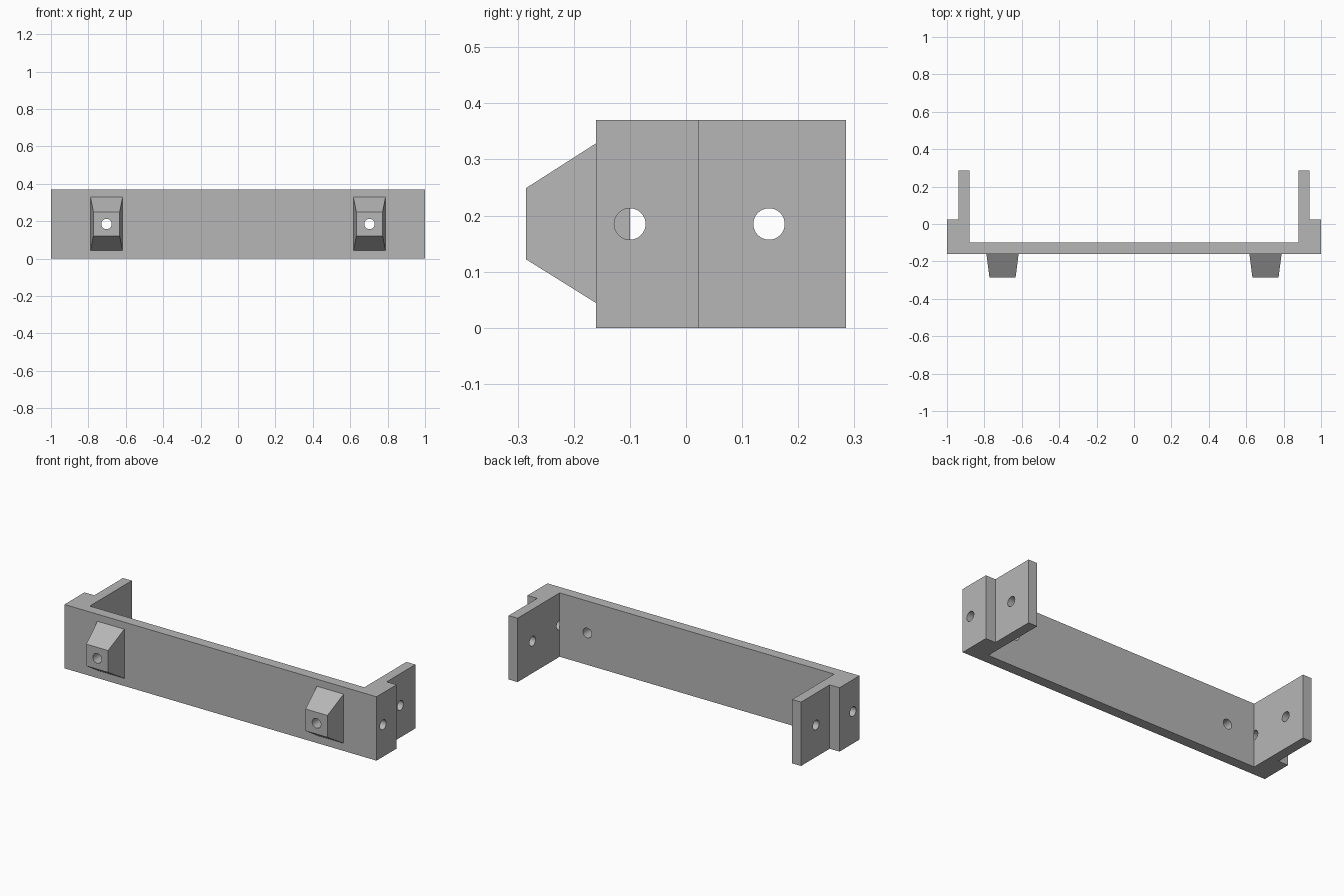
import bpy
import bmesh
from math import radians
from mathutils import Matrix

if "Cube" in bpy.data.objects:
    bpy.data.objects.remove(bpy.data.objects["Cube"], do_unlink=True)

HEIGHT = 0.37
HOLE_Z = 0.185
HOLE_R = 0.028
LUG_X = 0.703
FRONT, TIP = -0.16, -0.285

grey = bpy.data.materials.new("plain grey")
grey.use_nodes = True
colour = (0.47, 0.47, 0.47, 1)
grey.diffuse_color = colour
grey.node_tree.nodes["Principled BSDF"].inputs["Base Color"].default_value = colour


def add_object(name, bm):
    bmesh.ops.recalc_face_normals(bm, faces=bm.faces)
    mesh = bpy.data.meshes.new(name)
    bm.to_mesh(mesh)
    bm.free()
    mesh.materials.append(grey)
    obj = bpy.data.objects.new(name, mesh)
    bpy.context.collection.objects.link(obj)
    return obj


def drill(obj, axis, centre, depth):
    """Cut a round hole along the x or y axis."""
    bm = bmesh.new()
    turn = Matrix.Rotation(radians(90), 4, "Y" if axis == "x" else "X")
    bmesh.ops.create_cone(bm, cap_ends=True, segments=32, radius1=HOLE_R,
                          radius2=HOLE_R, depth=depth,
                          matrix=Matrix.Translation(centre) @ turn)
    cutter = add_object("hole_cutter", bm)
    cutter.hide_render = True
    mod = obj.modifiers.new("hole", "BOOLEAN")
    mod.operation = "DIFFERENCE"
    mod.solver = "EXACT"
    mod.object = cutter
    bpy.context.view_layer.objects.active = obj
    bpy.ops.object.modifier_apply(modifier=mod.name)
    bpy.data.objects.remove(cutter, do_unlink=True)


def shade(obj):
    bpy.ops.object.select_all(action="DESELECT")
    obj.select_set(True)
    bpy.context.view_layer.objects.active = obj
    bpy.ops.object.shade_smooth_by_angle(angle=radians(25))


# Bracket: stepped U profile, mirrored and raised to full height
half = [(1, FRONT), (1, 0.023), (0.937, 0.023), (0.937, -TIP),
        (0.88, -TIP), (0.88, -0.1)]
outline = half + [(-x, y) for x, y in reversed(half)]
bm = bmesh.new()
base = bm.faces.new([bm.verts.new((x, y, 0)) for x, y in outline])
raised = bmesh.ops.extrude_face_region(bm, geom=[base])["geom"]
bmesh.ops.translate(bm, vec=(0, 0, HEIGHT),
                    verts=[v for v in raised if isinstance(v, bmesh.types.BMVert)])
bracket = add_object("bracket", bm)

for side in (-1, 1):
    # Blind corner hole, rear arm hole and front plate hole
    drill(bracket, "x", (side * 0.98, -0.1, HOLE_Z), 0.2)
    drill(bracket, "x", (side * 0.9, 0.148, HOLE_Z), 0.3)
    drill(bracket, "y", (side * LUG_X, FRONT, HOLE_Z), 0.3)

    # Tapered lug on the front face
    bm = bmesh.new()
    rings = []
    for y, w, low, high in ((FRONT, 0.086, 0.044, 0.329), (TIP, 0.07, 0.122, 0.249)):
        rings.append([bm.verts.new((side * LUG_X + sx * w, y, z))
                      for sx, z in ((-1, low), (1, low), (1, high), (-1, high))])
        bm.faces.new(rings[-1])
    for i in range(4):
        j = (i + 1) % 4
        bm.faces.new((rings[0][i], rings[0][j], rings[1][j], rings[1][i]))
    lug = add_object("left_lug" if side > 0 else "right_lug", bm)
    drill(lug, "y", (side * LUG_X, -0.22, HOLE_Z), 0.3)
    shade(lug)

shade(bracket)
